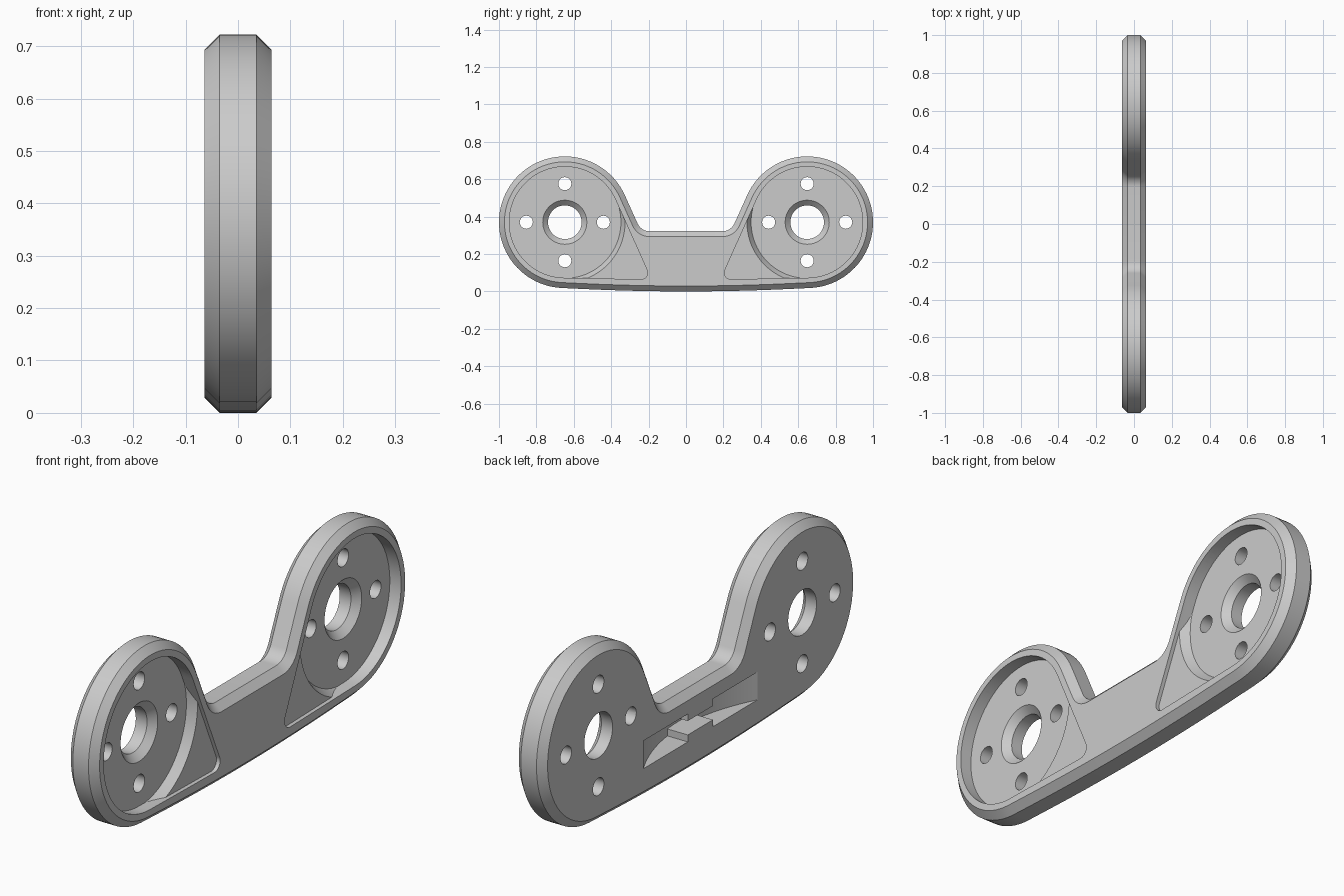
import bpy, bmesh
from math import sin, cos, radians, degrees, atan2, acos, hypot

HALF = 0.064                 # half thickness of the plate
CY, CZ, R = -0.648, 0.37, 0.352   # end disc centre and radius
TILT = 24                    # direction of the neck's normal, degrees


def arc(cy, cz, r, a0, a1, n):
    return [(cy + r * cos(radians(a0 + (a1 - a0) * i / n)),
             cz + r * sin(radians(a0 + (a1 - a0) * i / n))) for i in range(n + 1)]


def loft(name, rings):
    """Solid from (x, yz outline) rings of equal length."""
    bm = bmesh.new()
    rows = [[bm.verts.new((x, y, z)) for y, z in pts] for x, pts in rings]
    n = len(rows[0])
    for a, b in zip(rows, rows[1:]):
        for i in range(n):
            j = (i + 1) % n
            bm.faces.new((a[i], a[j], b[j], b[i]))
    bm.faces.new(rows[0])
    bm.faces.new(rows[-1])
    bmesh.ops.recalc_face_normals(bm, faces=bm.faces)
    mesh = bpy.data.meshes.new(name)
    bm.to_mesh(mesh)
    bm.free()
    obj = bpy.data.objects.new(name, mesh)
    bpy.context.collection.objects.link(obj)
    return obj


def circle(cy, cz, r, n):
    return arc(cy, cz, r, 0, 360, n)[:-1]


def boolean(target, cutter, operation='DIFFERENCE'):
    """Apply one boolean and discard its cutter."""
    cutter.hide_render = True
    bpy.context.view_layer.objects.active = target
    mod = target.modifiers.new("cut", 'BOOLEAN')
    mod.operation, mod.solver, mod.object = operation, 'EXACT', cutter
    bpy.ops.object.modifier_apply(modifier=mod.name)
    bpy.data.objects.remove(cutter)


if "Cube" in bpy.data.objects:
    bpy.data.objects.remove(bpy.data.objects["Cube"])

# Plate outline: neck fillet, end disc, slightly bowed underside, then mirrored
half = arc(-0.195, 0.392, 0.07, 270, 180 + TILT, 8)
half += arc(CY, CZ, R, TILT, 267, 56)
half += [(y, 0.018 * (y / CY) ** 2) for y in (-0.55, -0.44, -0.33, -0.22, -0.11, 0)]
outline = half + [(-y, z) for y, z in half[-2::-1]]
plate = loft("bracket_plate", [(-HALF, outline), (HALF, outline)])

# Chamfered rims on both faces
bm = bmesh.new()
bm.from_mesh(plate.data)
rim = [e for e in bm.edges if abs(e.verts[0].co.x - e.verts[1].co.x) < 1e-5]
bmesh.ops.bevel(bm, geom=rim, offset=0.029, segments=1, affect='EDGES', clamp_overlap=False)
bm.to_mesh(plate.data)
bm.free()

# Teardrop pocket outline: hull of a large and a small circle
r1, r2, dy, dz = 0.297, 0.035, 0.408, -0.27
mid, spread = degrees(atan2(dz, dy)), degrees(acos((r1 - r2) / hypot(dy, dz)))
tear = arc(CY, CZ, r1, mid + spread, mid - spread + 360, 56)
tear += arc(CY + dy, CZ + dz, r2, mid - spread, mid + spread, 10)

floor, ledge = HALF - 0.05, HALF - 0.016
for s in (1, -1):
    cy = s * CY
    shape = [(s * y, z) for y, z in tear]
    # Shallow teardrop pocket
    boolean(plate, loft("pocket_cutter", [(ledge, shape), (0.1, shape)]))
    # Deeper round recess with a sloped inner wall
    recess = loft("recess_cutter", [(floor, circle(cy, CZ, 0.3, 80)),
                                    (ledge + 0.004, circle(cy, CZ, 0.325, 80))])
    boolean(recess, loft("recess_limit", [(-0.1, shape), (0.1, shape)]), 'INTERSECT')
    boolean(plate, recess)
    # Countersunk centre bore
    boolean(plate, loft("bore_cutter", [(x, circle(cy, CZ, r, 48)) for x, r in
                                        ((-0.1, 0.09), (floor - 0.028, 0.09),
                                         (floor, 0.118), (floor + 0.01, 0.118))]))
    # Four screw holes
    for oy, oz in ((1, 0), (-1, 0), (0, 1), (0, -1)):
        hole = circle(cy + 0.206 * oy, CZ + 0.206 * oz, 0.035, 24)
        boolean(plate, loft("screw_cutter", [(-0.1, hole), (0.1, hole)]))

# Curved strap channel in the rear face, narrower at its middle
LEN, SAG, TOP, LOW = 0.363, 0.095, 0.239, 0.127


def channel(name, y0, y1, low, top):
    n = 16
    ys = [y0 + (y1 - y0) * i / n for i in range(n + 1)]
    rings = []
    for y in ys:
        depth = -HALF + SAG * (1 - (y / LEN) ** 2)
        rings.append([(-0.1, y, low), (depth, y, low), (depth, y, top), (-0.1, y, top)])
    obj = loft(name, [(y, [(p[0], p[2]) for p in ring]) for y, ring in zip(ys, rings)])
    for v in obj.data.vertices:      # swap so the loft runs along y
        v.co.x, v.co.y = v.co.y, v.co.x
    obj.data.flip_normals()
    return obj


for y0, y1, inset in ((-LEN, -0.08, 0), (0.08, LEN, 0), (-0.085, 0.085, 0.028)):
    boolean(plate, channel("channel_cutter", y0, y1, LOW + inset, TOP - inset))

# Material and shading
mat = bpy.data.materials.new("light grey")
mat.use_nodes = True
grey = (0.6, 0.6, 0.6, 1)
mat.diffuse_color = grey
mat.node_tree.nodes["Principled BSDF"].inputs["Base Color"].default_value = grey
plate.data.materials.clear()
plate.data.materials.append(mat)
for p in plate.data.polygons:
    p.material_index = 0
bpy.ops.object.select_all(action='DESELECT')
plate.select_set(True)
bpy.context.view_layer.objects.active = plate
bpy.ops.object.shade_smooth_by_angle(angle=radians(25))
